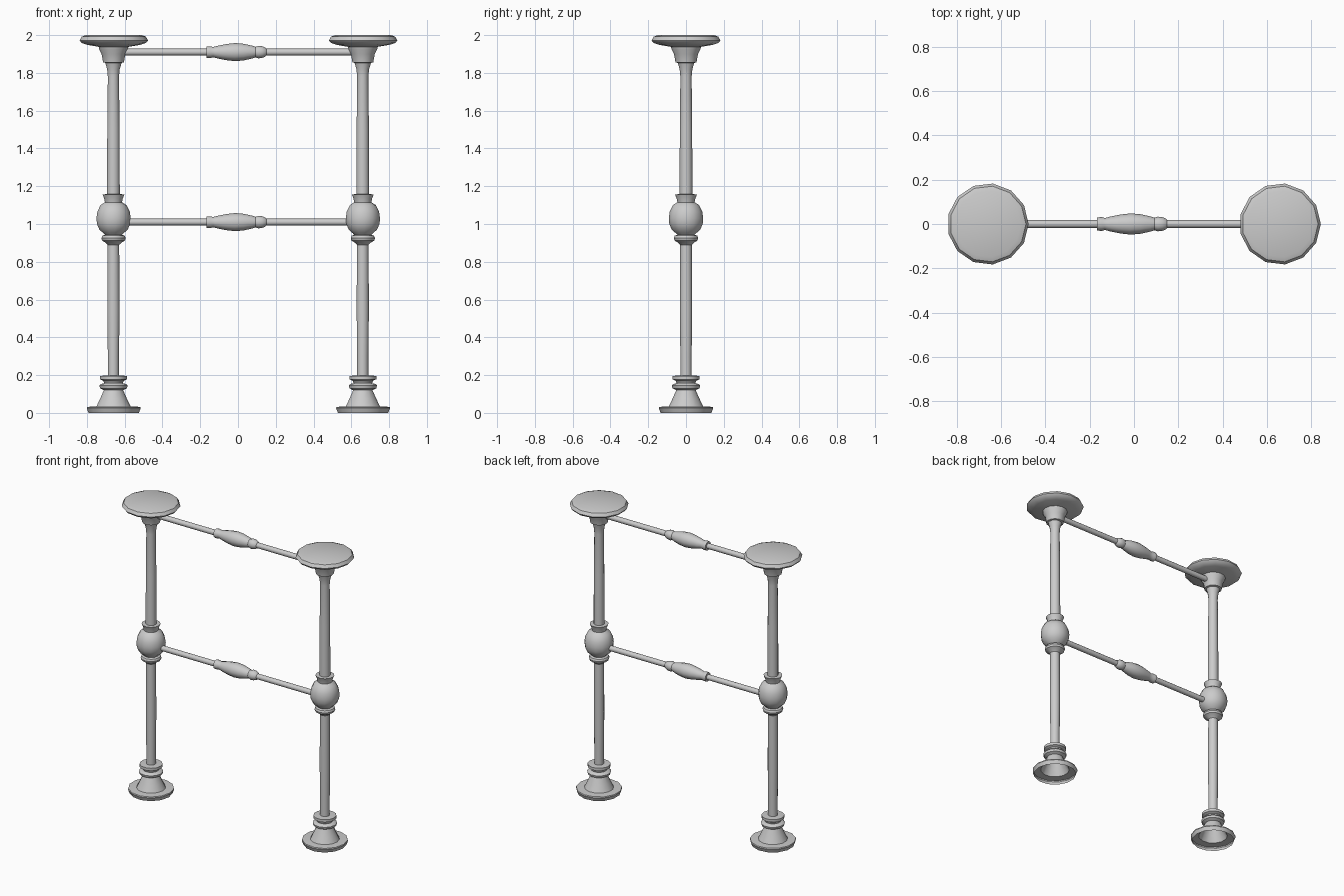
import bpy, bmesh, math
from mathutils import Matrix

SIDES = 13


def lathe(name, profile, start=0.0, sides=SIDES, cap_end=False, matrix=Matrix()):
    """Revolve (radius, height) points around z."""
    bm = bmesh.new()
    rings = []
    for r, z in profile:
        rings.append([bm.verts.new((r * math.cos(start + 2 * math.pi * i / sides),
                                    r * math.sin(start + 2 * math.pi * i / sides), z))
                      for i in range(sides)])
    for a, b in zip(rings, rings[1:]):
        for i in range(sides):
            j = (i + 1) % sides
            bm.faces.new((a[i], a[j], b[j], b[i]))
    if cap_end:
        bm.faces.new(rings[-1])
    bm.transform(matrix)
    mesh = bpy.data.meshes.new(name)
    bm.to_mesh(mesh)
    bm.free()
    ob = bpy.data.objects.new(name, mesh)
    bpy.context.collection.objects.link(ob)
    bpy.ops.object.select_all(action='DESELECT')
    ob.select_set(True)
    bpy.context.view_layer.objects.active = ob
    bpy.ops.object.shade_smooth_by_angle(angle=math.radians(35))
    return ob


# Hollow flared foot with two rings
foot = [(0.135, 0), (0.145, 0.025), (0.143, 0.032), (0.092, 0.034), (0.072, 0.075),
        (0.052, 0.12), (0.072, 0.13), (0.076, 0.145), (0.068, 0.153), (0.05, 0.157),
        (0.055, 0.17), (0.072, 0.178), (0.072, 0.196), (0.03, 0.198)]
# Lower shaft, collar, ball and upper collar
middle = [(0.03, 0.3), (0.033, 0.55), (0.031, 0.89), (0.044, 0.902), (0.061, 0.912),
          (0.065, 0.925), (0.06, 0.938), (0.046, 0.943), (0.055, 0.952), (0.076, 0.97),
          (0.089, 1.0), (0.092, 1.03), (0.087, 1.065), (0.07, 1.1), (0.046, 1.115),
          (0.05, 1.135), (0.059, 1.157), (0.034, 1.158)]
# Upper shaft, cup and round top plate
top = [(0.034, 1.2), (0.033, 1.5), (0.03, 1.78), (0.034, 1.82), (0.044, 1.853),
       (0.056, 1.856), (0.064, 1.9), (0.077, 1.925), (0.08, 1.938), (0.14, 1.948),
       (0.172, 1.958), (0.184, 1.972), (0.172, 1.992), (0.15, 2.0)]

for side, x in (("left", -0.66), ("right", 0.66)):
    lathe(side + "_post", foot + middle + top, math.radians(83), cap_end=True,
          matrix=Matrix.Translation((x, 0, 0)))

# Cross rails with a turned swelling in the middle
rail = [(0.018, -0.62), (0.018, -0.168), (0.03, -0.167), (0.031, -0.145), (0.027, -0.132),
        (0.034, -0.105), (0.043, -0.06), (0.048, -0.015), (0.044, 0.03), (0.034, 0.075),
        (0.028, 0.093), (0.033, 0.108), (0.031, 0.128), (0.024, 0.145), (0.018, 0.15),
        (0.018, 0.62)]
for name, z in (("lower_rail", 1.01), ("upper_rail", 1.91)):
    lathe(name, rail, sides=12,
          matrix=Matrix.Translation((0, 0, z)) @ Matrix.Rotation(math.pi / 2, 4, 'Y'))
